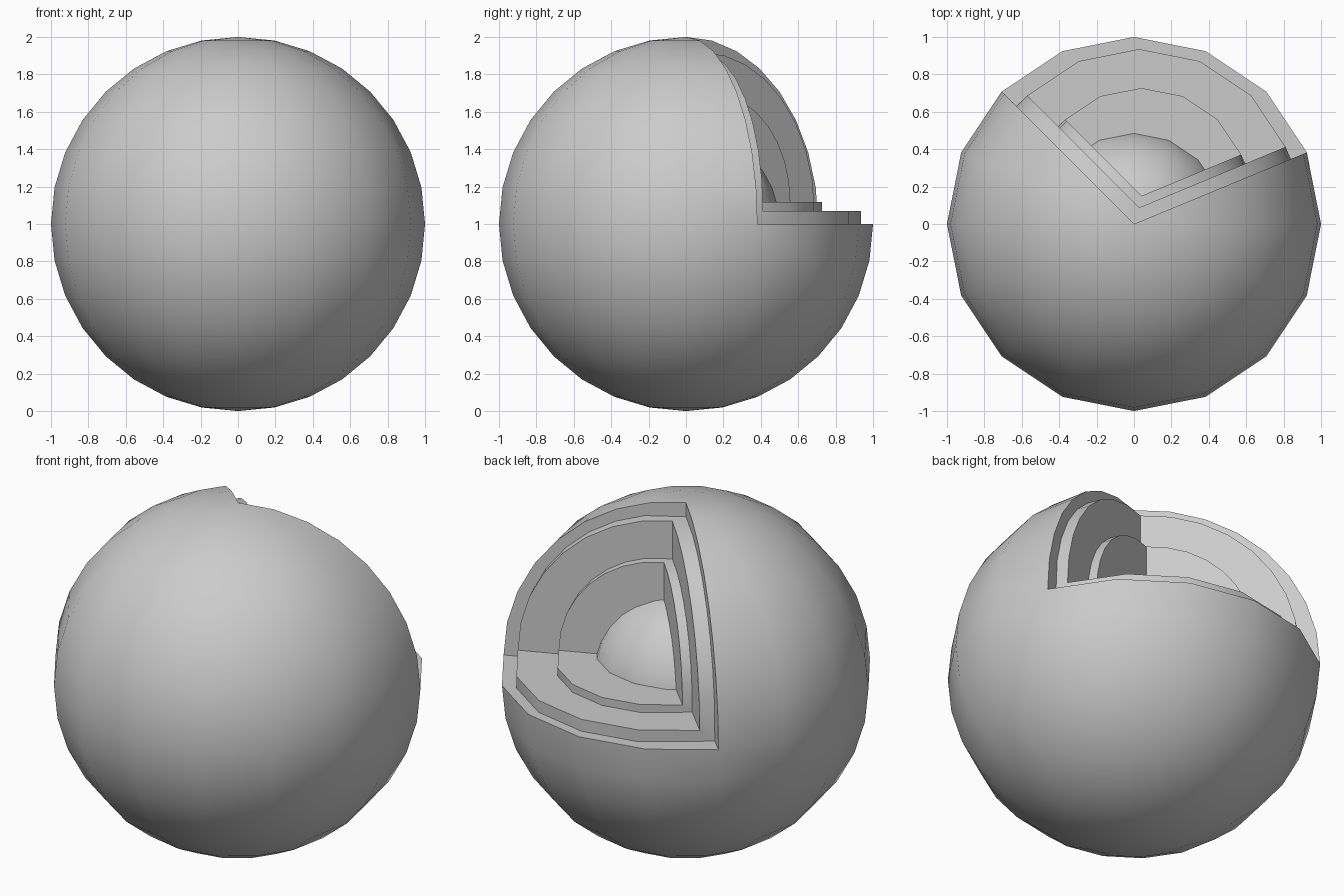
import bpy, bmesh
from math import sin, cos, atan2, degrees, radians
from mathutils import Vector

if "Cube" in bpy.data.objects:
    bpy.data.objects.remove(bpy.data.objects["Cube"])

A0, A1 = 22.5, 135.0      # wedge opening, in degrees of azimuth
STEP = 22.5
Z = Vector((0, 0, 1))


def direction(a, p=0):
    a, p = radians(a), radians(p)
    return Vector((cos(p) * cos(a), cos(p) * sin(a), sin(p)))


# Rim of the wedge: floor arc, up the far wall, down the near wall
rim = [(A0 + STEP * i, 0) for i in range(6)]
rim += [(A1, 11.25 * i) for i in range(1, 9)]
rim += [(A0, 11.25 * i) for i in range(7, 0, -1)]
FLOOR, POLE = 5, 13


def loop(c, r):
    return [c + direction(a, p) * r for a, p in rim]


def project(points, c):
    """Drop rim points square onto the floor and walls meeting at c."""
    out = []
    for i, q in enumerate(points):
        v = q - c
        if i <= FLOOR:
            v.z = 0
        if i == POLE:
            v = Z * v.z
        elif i == 0 or i > POLE:
            n = Z.cross(direction(A0))
            v = v - n * v.dot(n)
        elif i >= FLOOR:
            n = Z.cross(direction(A1))
            v = v - n * v.dot(n)
        out.append(c + v)
    return out


def finish(name, bm):
    bmesh.ops.recalc_face_normals(bm, faces=bm.faces)
    me = bpy.data.meshes.new(name)
    bm.to_mesh(me)
    bm.free()
    ob = bpy.data.objects.new(name, me)
    bpy.context.collection.objects.link(ob)
    ob.location.z = 1
    bpy.ops.object.select_all(action='DESELECT')
    ob.select_set(True)
    bpy.context.view_layer.objects.active = ob
    bpy.ops.object.shade_smooth_by_angle(angle=radians(30))
    return ob


# Outer globe with the upper wedge removed
bm = bmesh.new()
bmesh.ops.create_uvsphere(bm, u_segments=16, v_segments=16, radius=1)
cut = []
for f in bm.faces:
    c = f.calc_center_median()
    if c.z > 0 and A0 < degrees(atan2(c.y, c.x)) < A1:
        cut.append(f)
bmesh.ops.delete(bm, geom=cut, context='FACES')

# Stepped layers inside the wedge
c0, c1, c2 = Vector((0, 0, 0)), Vector((.028, .088, .07)), Vector((.04, .15, .117))
top1, top2 = loop(c1, .847), loop(c2, .577)
loops = [loop(c0, 1), project(top1, c0), top1, project(top2, c1), top2]
rings = [[bm.verts.new(p) for p in l] for l in loops]
n = len(rim)
for a, b in zip(rings, rings[1:]):
    for i in range(n):
        j = (i + 1) % n
        bm.faces.new((a[i], a[j], b[j], b[i]))

# Innermost floor and two walls
apex = bm.verts.new(c2)
last = rings[-1]
bm.faces.new([apex] + last[:FLOOR + 1])
bm.faces.new([apex] + last[FLOOR:POLE + 1])
bm.faces.new([apex] + last[POLE:] + last[:1])
bmesh.ops.remove_doubles(bm, verts=bm.verts, dist=1e-4)
finish("layered_globe", bm)

# Inner core
bm = bmesh.new()
bmesh.ops.create_uvsphere(bm, u_segments=16, v_segments=16, radius=.5)
finish("core", bm)
